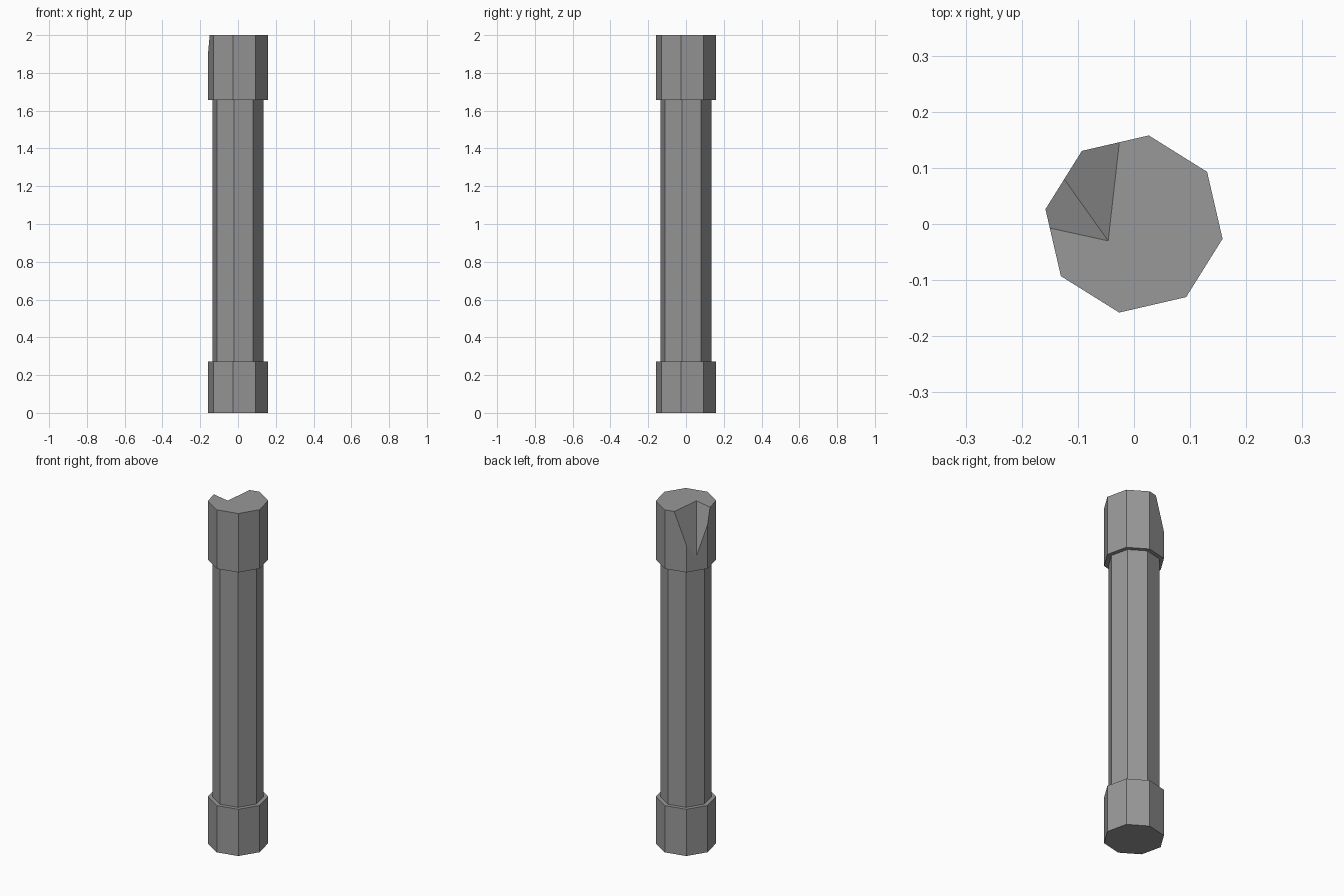
import bpy, bmesh
from math import cos, sin, radians
from mathutils import Vector

if "Cube" in bpy.data.objects:
    bpy.data.objects.remove(bpy.data.objects["Cube"])

SIDES = 8
TURN = radians(-9.5)


def make_object(name, bm):
    bmesh.ops.recalc_face_normals(bm, faces=bm.faces[:])
    mesh = bpy.data.meshes.new(name)
    bm.to_mesh(mesh)
    bm.free()
    obj = bpy.data.objects.new(name, mesh)
    bpy.context.collection.objects.link(obj)
    return obj


# Eight-sided pillar: foot collar, slimmer shaft, head collar
profile = [(0.16, 0), (0.16, 0.273), (0.136, 0.273),
           (0.136, 1.656), (0.16, 1.656), (0.16, 2)]
bm = bmesh.new()
rings = []
for r, z in profile:
    angles = [TURN + radians(360 / SIDES * i) for i in range(SIDES)]
    rings.append([bm.verts.new((r * cos(a), r * sin(a), z)) for a in angles])
for low, high in zip(rings, rings[1:]):
    for i in range(SIDES):
        j = (i + 1) % SIDES
        bm.faces.new((low[i], low[j], high[j], high[i]))
bm.faces.new(rings[0])
bm.faces.new(rings[-1])
pillar = make_object("pillar", bm)

# Dark grey stone
stone = bpy.data.materials.new("dark_grey")
stone.diffuse_color = (0.315, 0.315, 0.315, 1)
stone.use_nodes = True
stone.node_tree.nodes["Principled BSDF"].inputs["Base Color"].default_value = stone.diffuse_color
pillar.data.materials.append(stone)

# Wedge that chips the head collar: apex on the top, two rim points, valley point
apex = Vector((-0.046, -0.030, 2))
rim_points = [Vector((-0.151, -0.007, 2)), Vector((-0.026, 0.147, 2))]
valley = Vector((-0.125, 0.081, 1.741))
up = Vector((0, 0, 0.1))
rim = [apex] + [apex + 2 * (p - apex) for p in rim_points]
points = rim + [p + up for p in rim] + [apex + 2 * (valley - apex)]
bm = bmesh.new()
for p in points:
    bm.verts.new(p)
bmesh.ops.convex_hull(bm, input=bm.verts[:])
cutter = make_object("chip_cutter", bm)
cutter.data.materials.append(stone)
cutter.hide_render = True

# Cut the chip, then drop the cutter
chip = pillar.modifiers.new("chip", 'BOOLEAN')
chip.operation = 'DIFFERENCE'
chip.solver = 'EXACT'
chip.object = cutter
bpy.context.view_layer.objects.active = pillar
pillar.select_set(True)
bpy.ops.object.modifier_apply(modifier=chip.name)
bpy.data.objects.remove(cutter)
